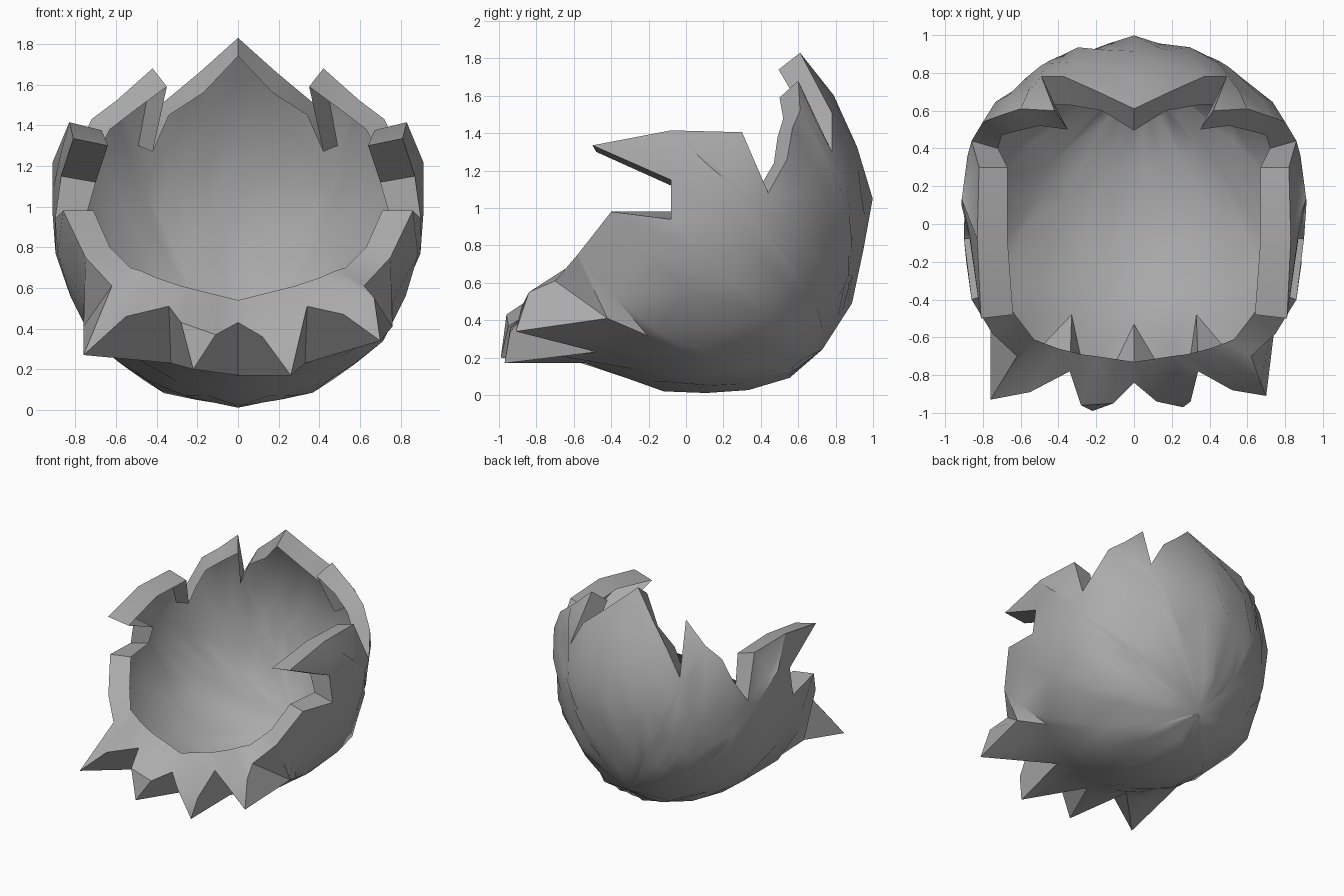
import bpy, bmesh, math
from mathutils import Vector
from mathutils.bvhtree import BVHTree

if "Cube" in bpy.data.objects:
    bpy.data.objects.remove(bpy.data.objects["Cube"])

CENTRE = Vector((0, 0.09, 0.93))
POLE = Vector((0, 0.68, -0.73)).normalized()

# Coarse guide hull: side profile (y, z) shrunk towards the left and right
profile = [(-.53, .17), (-.13, .02), (.26, .005), (.65, .12), (.90, .51),
           (1.0, 1.06), (.85, 1.53), (.61, 1.82), (.1, 1.9), (-.4, 1.65),
           (-.78, 1.2), (-.83, .8), (-.76, .45)]
# (x, centre y, centre z, scale)
levels = [(0, .09, .93, 1), (.36, .08, .94, .935), (.71, .02, 1.0, .74),
          (.88, 0, 1.06, .42), (.912, .05, 1.08, .25)]
guide = bmesh.new()
for x, cy, cz, s in levels:
    for sx in (-x, x):
        for y, z in profile:
            guide.verts.new((sx, cy + (y - .09) * s, cz + (z - .93) * s))
bmesh.ops.convex_hull(guide, input=guide.verts[:])
tree = BVHTree.FromBMesh(guide)
guide.free()


def on_shell(d):
    """Point of the shell surface seen from the centre along d."""
    return tree.ray_cast(CENTRE + d * 5, -d)[0]


# Broken rim, right half, front to back: (outer edge, inner edge, outer base)
side = [
    ((.62, -.70, .61), (.53, -.61, .70), (.76, -.42, .41)),
    ((.75, -.58, .75), (.63, -.48, .80), None),
    ((.86, -.40, .98), (.71, -.35, .98), None),
    ((.90, -.08, .94), (.74, -.08, .98), None),
    ((.87, -.08, 1.15), (.70, -.08, 1.12), None),
    ((.81, -.50, 1.335), (.64, -.48, 1.30), (.87, -.06, 1.27)),
    ((.83, -.08, 1.415), (.67, -.08, 1.375), None),
    ((.82, .30, 1.405), (.67, .30, 1.36), (.885, .20, 1.20)),
    ((.86, .44, 1.08), (.72, .40, 1.12), None),
    ((.80, .54, 1.26), (.70, .47, 1.24), None),
    ((.72, .57, 1.43), (.63, .49, 1.38), None),
    ((.60, .61, 1.52), (.50, .52, 1.48), None),
    ((.42, .60, 1.68), (.35, .50, 1.59), (.56, .70, 1.45)),
    ((.49, .78, 1.30), (.42, .63, 1.27), None),
    ((.37, .78, 1.51), (.34, .63, 1.45), None),
    ((.19, .70, 1.66), (.17, .60, 1.56), None),
]
peak = [((0, .61, 1.83), (0, .495, 1.74), None)]

# Front teeth, left to right: outward spikes separated by V gaps
tips = [(-.76, -.93, .27), (-.22, -.99, .20), (.26, -.97, .17), (.70, -.91, .34)]
roots = [(-.60, -.58, .31), (-.20, -.68, .21), (.21, -.68, .21), (.60, -.58, .32)]
front = [
    (tips[0], (-.48, -.63, .685), tips[0]),
    ((-.55, -.89, .46), (-.40, -.66, .65), tips[0]),
    ((-.34, -.78, .51), (-.28, -.69, .61), (-.33, -.48, .23)),
    ((-.28, -.96, .43), (-.20, -.70, .59), tips[1]),
    ((-.11, -.95, .37), (-.10, -.715, .565), tips[1]),
    ((0, -.84, .43), (0, -.73, .54), (0, -.53, .17)),
    ((.12, -.94, .36), (.10, -.715, .565), tips[2]),
    ((.30, -.94, .34), (.20, -.70, .59), tips[2]),
    ((.34, -.78, .51), (.28, -.69, .61), (.33, -.48, .23)),
    ((.52, -.88, .47), (.40, -.66, .65), tips[3]),
    ((.67, -.84, .55), (.48, -.63, .685), tips[3]),
]


def mirrored(col):
    return tuple(None if p is None else (-p[0], p[1], p[2]) for p in col)


columns = side + peak + [mirrored(c) for c in reversed(side)] + front
bm = bmesh.new()


def ring(points):
    return [bm.verts.new(p) for p in points]


def strip(a, b):
    n = len(a)
    for i in range(n):
        j = (i + 1) % n
        bm.faces.new((a[i], a[j], b[j], b[i]))


# Rim band, tooth walls and tooth undersides
base_points = [c[2] or c[0] for c in columns]
root_points = [roots[tips.index(p)] if p in tips else p for p in base_points]
outer = ring([c[0] for c in columns])
base = ring(base_points)
root = ring(root_points)
strip(ring([c[1] for c in columns]), outer)
strip(outer, base)
strip(base, root)

# Bowl lofted from the tooth roots over the shell to its pole
dirs = [(v.co - CENTRE).normalized() for v in root]
prev = root
for t in (.15, .32, .49, .66, .83):
    cur = ring([on_shell(d.slerp(POLE, t)) for d in dirs])
    strip(prev, cur)
    prev = cur
end = bm.verts.new(on_shell(POLE))
for i in range(len(prev)):
    bm.faces.new((prev[i], prev[(i + 1) % len(prev)], end))

bmesh.ops.remove_doubles(bm, verts=bm.verts[:], dist=0.0005)
bmesh.ops.recalc_face_normals(bm, faces=bm.faces[:])
low = min(bm.faces, key=lambda f: f.calc_center_median().z)
if low.normal.z > 0:
    bmesh.ops.reverse_faces(bm, faces=bm.faces[:])
mesh = bpy.data.meshes.new("broken_shell")
bm.to_mesh(mesh)
bm.free()
shell = bpy.data.objects.new("broken_shell", mesh)
bpy.context.collection.objects.link(shell)

# Dark grey surface
grey = bpy.data.materials.new("dark_grey")
grey.diffuse_color = (0.41, 0.41, 0.41, 1)
grey.use_nodes = True
grey.node_tree.nodes["Principled BSDF"].inputs["Base Color"].default_value = grey.diffuse_color
mesh.materials.append(grey)

bpy.context.view_layer.objects.active = shell
shell.select_set(True)
bpy.ops.object.shade_smooth_by_angle(angle=math.radians(40))
